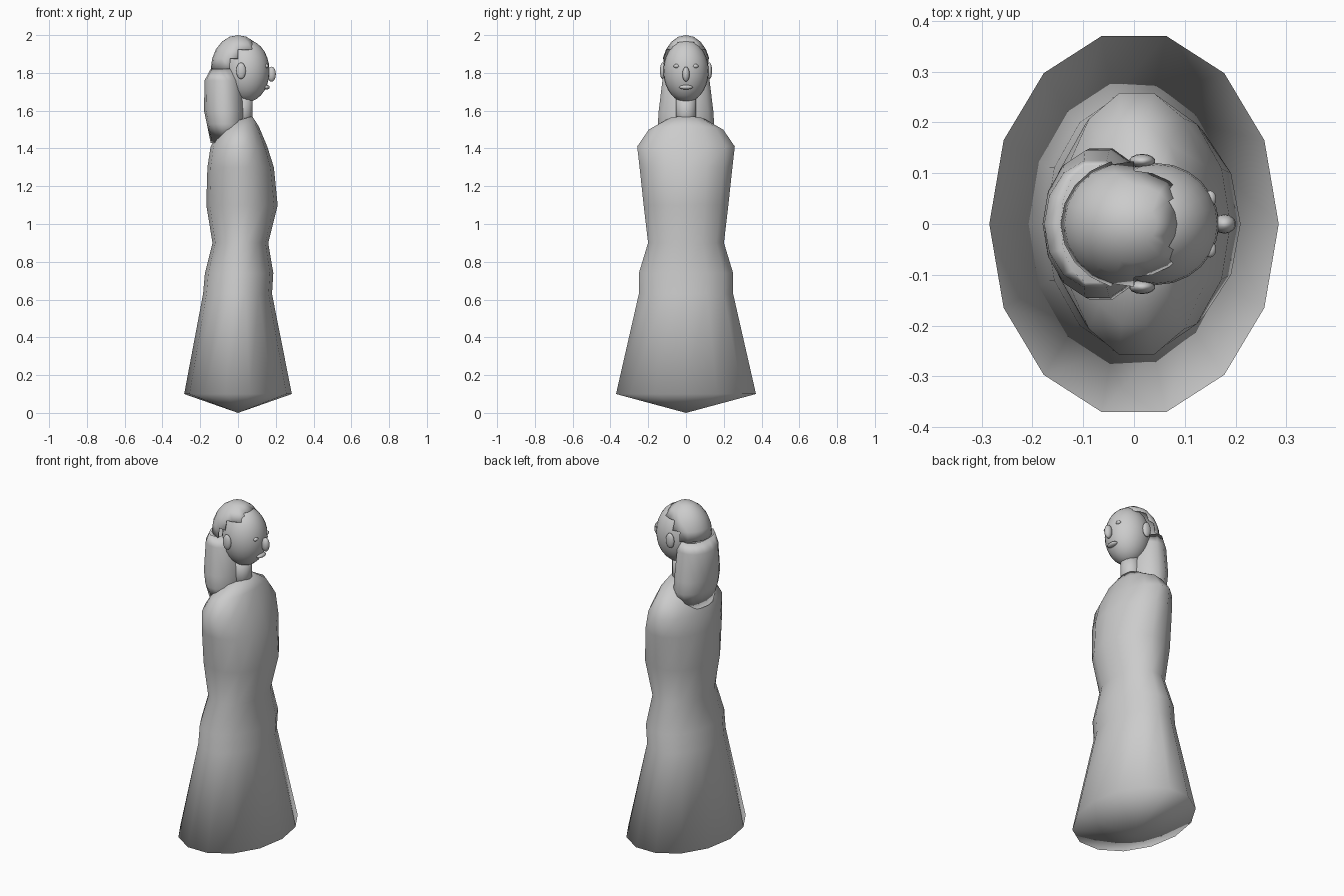
import bpy, bmesh
from math import sin, cos, pi, radians, atan2, degrees, asin

cube = bpy.data.objects.get("Cube")
if cube:
    bpy.data.objects.remove(cube)

grey = bpy.data.materials.new("plain_grey")
grey.use_nodes = True
grey.diffuse_color = (0.6, 0.6, 0.6, 1)
grey.node_tree.nodes["Principled BSDF"].inputs["Base Color"].default_value = (0.6, 0.6, 0.6, 1)


def finish(name, bm):
    bmesh.ops.recalc_face_normals(bm, faces=bm.faces)
    mesh = bpy.data.meshes.new(name)
    bm.to_mesh(mesh)
    bm.free()
    mesh.materials.append(grey)
    mesh.shade_smooth()
    obj = bpy.data.objects.new(name, mesh)
    bpy.context.collection.objects.link(obj)
    return obj


def loft(name, rings, sides, bottom, top):
    """Skin over ellipses (z, back x, front x, half width, tilt), closed to two points."""
    bm = bmesh.new()
    loops = []
    for z, back, front, ry, tilt in rings:
        cx, rx = (back + front) / 2, (front - back) / 2
        loop = []
        for i in range(sides):
            a = 2 * pi * i / sides
            x = cx + rx * cos(a)
            loop.append(bm.verts.new((x, ry * sin(a), z + tilt * x)))
        loops.append(loop)
    for low, high in zip(loops, loops[1:]):
        for i in range(sides):
            j = (i + 1) % sides
            bm.faces.new((low[i], low[j], high[j], high[i]))
    for tip, loop in ((bottom, loops[0]), (top, loops[-1])):
        v = bm.verts.new(tip)
        for i in range(sides):
            bm.faces.new((loop[i], loop[(i + 1) % sides], v))
    return finish(name, bm)


def ellipsoid(name, centre, radii, segments=20, rings=10, keep=None):
    """Scaled sphere; keep(longitude, latitude) chooses which faces stay."""
    bm = bmesh.new()
    bmesh.ops.create_uvsphere(bm, u_segments=segments, v_segments=rings, radius=1)
    if keep:
        gone = []
        for f in bm.faces:
            c = f.calc_center_median().normalized()
            if not keep(abs(degrees(atan2(c.y, c.x))), degrees(asin(c.z))):
                gone.append(f)
        bmesh.ops.delete(bm, geom=gone, context='FACES')
    bmesh.ops.scale(bm, vec=radii, verts=bm.verts)
    bmesh.ops.translate(bm, vec=centre, verts=bm.verts)
    return finish(name, bm)


# Long robe with waist, shoulders and pointed underside
loft("robe", [
    (0.10, -0.285, 0.285, 0.38, 0),
    (0.63, -0.185, 0.18, 0.256, 0),
    (0.74, -0.175, 0.187, 0.256, 0),
    (0.90, -0.135, 0.16, 0.206, 0),
    (1.10, -0.168, 0.21, 0.23, 0),
    (1.30, -0.162, 0.19, 0.252, 0),
    (1.41, -0.145, 0.155, 0.265, 0),
    (1.495, -0.11, 0.11, 0.202, 0.2),
    (1.548, -0.07, 0.075, 0.105, 0.3),
], 14, (0, 0, 0), (0.01, 0, 1.555))

# Neck
loft("neck", [
    (1.50, -0.03, 0.078, 0.055, 0),
    (1.70, -0.03, 0.078, 0.055, 0),
], 14, (0.024, 0, 1.5), (0.024, 0, 1.7))

# Head and features
ellipsoid("head", (0.045, 0, 1.81), (0.122, 0.12, 0.165), 24, 14)
ellipsoid("nose", (0.178, 0, 1.793), (0.023, 0.019, 0.04), 14, 8)
ellipsoid("mouth", (0.15, 0, 1.724), (0.018, 0.037, 0.012), 14, 8)
for side, s in (("left", 1), ("right", -1)):
    ellipsoid(side + "_eye", (0.15, s * 0.05, 1.836), (0.012, 0.016, 0.011), 14, 8)
    ellipsoid(side + "_ear", (0.016, s * 0.124, 1.811), (0.026, 0.014, 0.044), 14, 8)


# Hair cap with a stepped hairline
def hairline(lon, lat):
    if lat < 0:
        return False
    if lat < 18:
        return lon > 108
    if lat < 36:
        return lon > 90
    if lat < 54:
        return lon > 36
    return True


cap = ellipsoid("hair_cap", (0.0, 0, 1.82), (0.144, 0.13, 0.18), 20, 10, hairline)
shell = cap.modifiers.new("thickness", 'SOLIDIFY')
shell.thickness = 0.006
shell.offset = -1

# Long hair down the back, sinking into the shoulders
loft("long_hair", [
    (1.82, -0.145, -0.02, 0.118, 0),
    (1.76, -0.177, 0.025, 0.128, 0),
    (1.60, -0.18, 0.035, 0.148, 0),
    (1.53, -0.165, 0.035, 0.153, 0),
    (1.43, -0.145, 0.02, 0.12, 0),
], 14, (-0.05, 0, 1.42), (-0.08, 0, 1.83))
